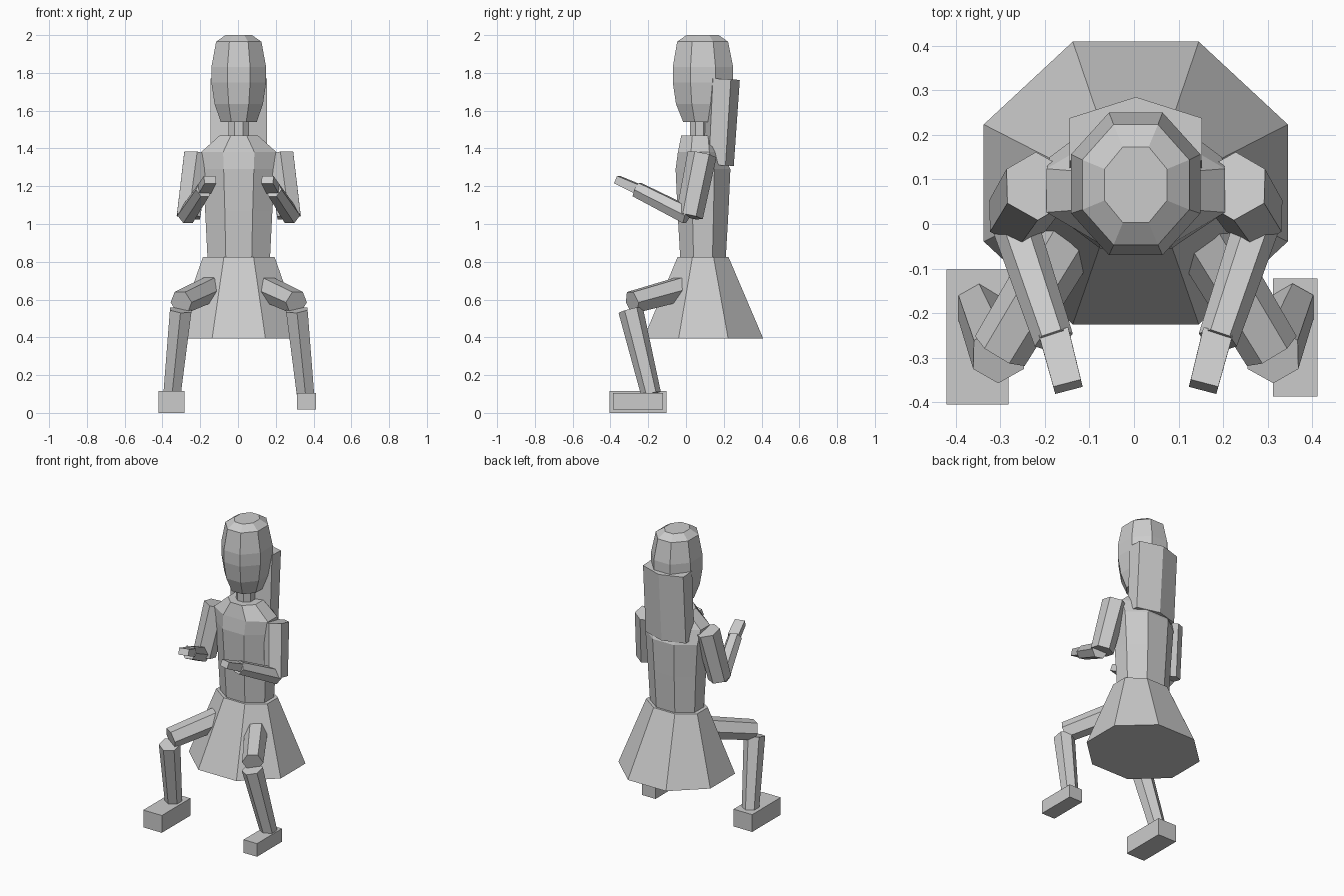
import bpy, bmesh, math
from mathutils import Vector

if "Cube" in bpy.data.objects:
    bpy.data.objects.remove(bpy.data.objects["Cube"])

CX = 0.004  # symmetry plane

grey = bpy.data.materials.new("plain grey")
grey.diffuse_color = (0.6, 0.6, 0.6, 1)
grey.use_nodes = True
grey.node_tree.nodes["Principled BSDF"].inputs["Base Color"].default_value = grey.diffuse_color


def loft(name, rings):
    """Closed, flat-shaded skin through a list of rings of points."""
    bm = bmesh.new()
    loops = [[bm.verts.new(p) for p in r] for r in rings]
    n = len(loops[0])
    for a, b in zip(loops, loops[1:]):
        for i in range(n):
            j = (i + 1) % n
            bm.faces.new((a[i], a[j], b[j], b[i]))
    bm.faces.new(loops[0])
    bm.faces.new(loops[-1])
    bmesh.ops.recalc_face_normals(bm, faces=bm.faces)
    me = bpy.data.meshes.new(name)
    bm.to_mesh(me)
    bm.free()
    me.materials.append(grey)
    ob = bpy.data.objects.new(name, me)
    bpy.context.collection.objects.link(ob)
    return ob


def octagons(name, profile):
    """Eight-sided body; profile rows are z, half width, half depth, centre y."""
    k = 1 / math.cos(math.pi / 8)
    ang = [math.pi / 8 + i * math.pi / 4 for i in range(8)]
    loft(name, [[(CX + hx * k * math.cos(a), cy + hy * k * math.sin(a), z) for a in ang]
                for z, hx, hy, cy in profile])


def limb(name, p, q, ra, rb, ref, n=6, phase=0.0):
    """Tapered prism from p to q; ra and rb are (side, depth) radii."""
    p, q = Vector(p), Vector(q)
    d = (q - p).normalized()
    u = Vector(ref).cross(d).normalized()
    v = d.cross(u)
    ang = [phase + i * 2 * math.pi / n for i in range(n)]
    loft(name, [[c + u * r[0] * math.cos(a) + v * r[1] * math.sin(a) for a in ang]
                for c, r in ((p, ra), (q, rb))])


def box(name, x0, x1, y0, y1, z0, z1):
    loft(name, [[(x0, y0, z), (x1, y0, z), (x1, y1, z), (x0, y1, z)] for z in (z0, z1)])


# Head, neck, torso and skirt
octagons("head", [(1.54, .095, .105, .09), (1.635, .128, .143, .09), (1.75, .145, .16, .09),
                  (1.83, .145, .16, .09), (1.965, .12, .135, .088), (2.0, .07, .085, .088)])
octagons("neck", [(1.44, .055, .052, .072), (1.56, .055, .052, .072)])
octagons("torso", [(.81, .165, .12, .09), (1.07, .178, .135, .09), (1.29, .193, .145, .09),
                   (1.38, .20, .118, .075), (1.468, .102, .10, .075)])
octagons("skirt", [(.393, .341, .317, .092), (.825, .19, .135, .09)])

# Hair hanging behind the head
limb("hair", (CX, .19, 1.768), (CX, .165, 1.312), (.172, .095), (.172, .088),
     (0, 1, 0), phase=math.pi / 2)

# Arms and legs on both sides
Y, Z = (0, 1, 0), (0, 0, 1)
for s, side in ((-1, "left"), (1, "right")):
    def m(x, y, z):
        return (CX + s * x, y, z)

    limb(side + "_upper_arm", m(.222, .085, 1.368), m(.266, .018, 1.04),
         (.078, .078), (.072, .072), Y, phase=math.pi / 2)
    limb(side + "_forearm", m(.275, .01, 1.045), m(.184, -.26, 1.182),
         (.052, .052), (.045, .045), Z)
    limb(side + "_hand", m(.182, -.25, 1.183), m(.152, -.365, 1.235),
         (.048, .036), (.045, .030), Z, n=4, phase=math.pi / 4)
    limb(side + "_thigh", m(.115, .03, .672), m(.305, -.285, .585),
         (.072, .072), (.065, .065), Z)
    limb(side + "_shin", m(.307, -.293, .545), m(.353, -.185, .10),
         (.066, .066), (.053, .053), Y, phase=math.pi / 2)

# Feet differ slightly in size
box("left_foot", -.42, -.282, -.405, -.102, 0, .116)
box("right_foot", .312, .412, -.387, -.122, .018, .106)
